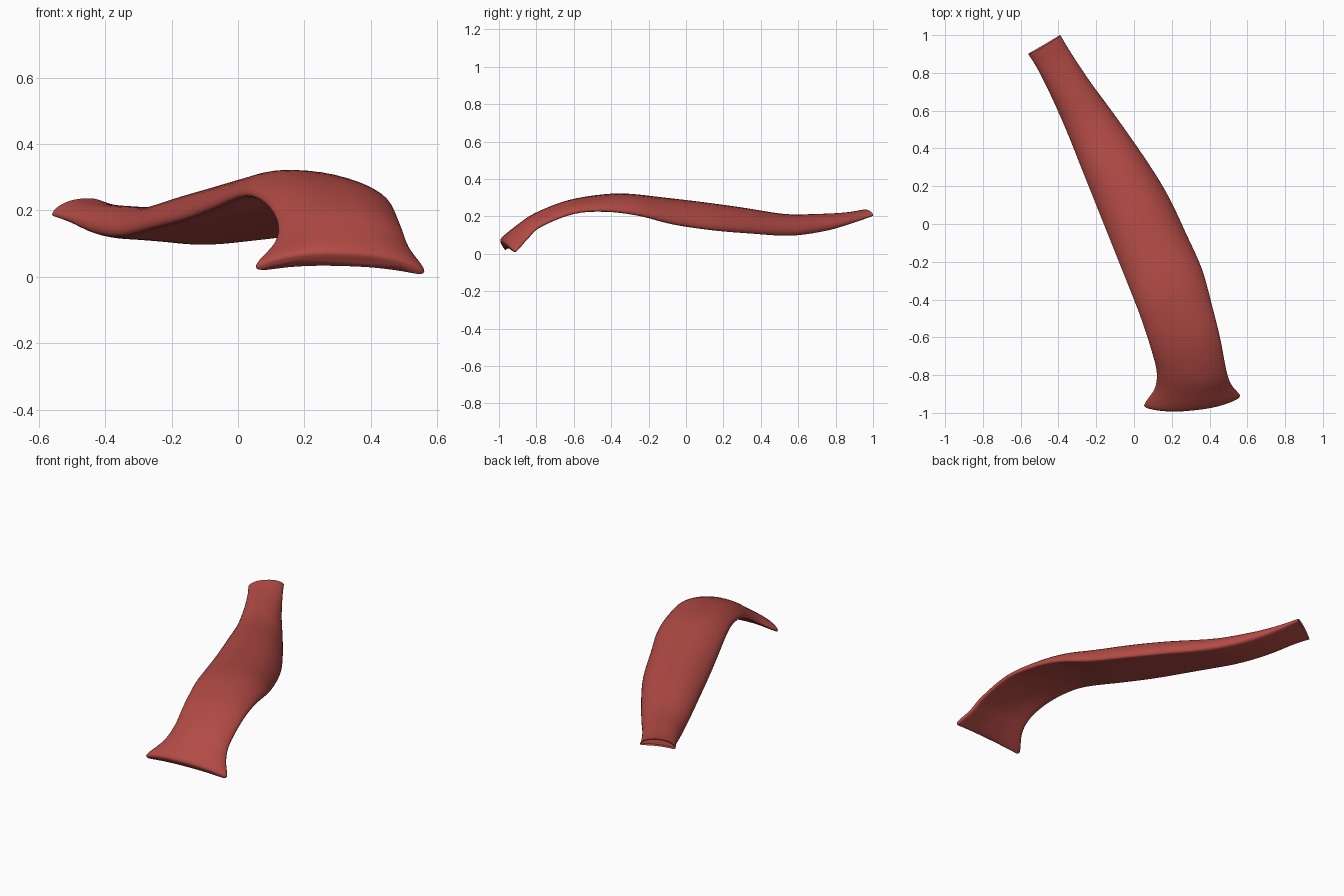
import bpy, bmesh, math
from mathutils import Vector

cube = bpy.data.objects.get("Cube")
if cube:
    bpy.data.objects.remove(cube, do_unlink=True)

RING = 40     # points around each cross-section
STEPS = 5     # rings between two stations

# Stations from the narrow back end to the flared front end:
# (left edge), (right edge), (upward arch, half thickness)
STATIONS = [
    ((-.56, .90, .188), (-.39, 1.0, .208), (.018, .02)),
    ((-.51, .82, .175), (-.33, .90, .18), (.014, .03)),
    ((-.44, .68, .15), (-.23, .75, .143), (.022, .045)),
    ((-.36, .50, .142), (-.09, .56, .117), (.03, .052)),
    ((-.26, .25, .165), (.07, .33, .127), (.045, .056)),
    ((-.16, 0, .19), (.18, .15, .14), (.055, .056)),
    ((-.08, -.2, .22), (.28, -.06, .17), (.052, .053)),
    ((0, -.4, .25), (.36, -.24, .213), (.045, .044)),
    ((.045, -.52, .248), (.41, -.42, .234), (.036, .036)),
    ((.09, -.66, .217), (.455, -.6, .222), (.032, .032)),
    ((.12, -.78, .16), (.49, -.78, .15), (.036, .032)),
    ((.11, -.87, .10), (.515, -.85, .085), (.042, .032)),
    ((.055, -.955, .036), (.56, -.905, .022), (.045, .031)),
    ((.07, -.968, .022), (.55, -.92, .01), (.04, .016)),
]


def spline(a, b, c, d, t):
    """Smooth curve from b to c."""
    return b + (c - a) * (t / 2) + (a * 2 - b * 5 + c * 4 - d) * (t * t / 2) \
        + (b * 3 - a - c * 3 + d) * (t ** 3 / 2)


def resample(points):
    last = len(points) - 1
    out = []
    for i in range(last):
        a, b, c, d = (points[min(max(i + k, 0), last)] for k in (-1, 0, 1, 2))
        out += [spline(a, b, c, d, s / STEPS) for s in range(STEPS)]
    return out + [points[last]]


def rounded(value):
    """Push a circle coordinate outward for a fuller section."""
    return math.copysign(abs(value) ** .85, value)


lefts, rights, shapes = (resample([Vector(s[k]) for s in STATIONS]) for k in range(3))
middles = [(l + r) / 2 for l, r in zip(lefts, rights)]

# Sweep an arched, rounded section along the strap
bm = bmesh.new()
rings = []
for i, mid in enumerate(middles):
    half = (rights[i] - lefts[i]) / 2
    along = middles[max(i - STEPS, 0)] - middles[min(i + STEPS, len(middles) - 1)]
    up = half.cross(along).normalized()
    arch, thick = shapes[i]
    ring = []
    for k in range(RING):
        angle = math.tau * k / RING
        u, v = rounded(math.cos(angle)), rounded(math.sin(angle))
        lift = arch * (1 - abs(u) ** 2.4) + thick * v
        ring.append(bm.verts.new(mid + half * u + up * lift))
    rings.append(ring)

for a, b in zip(rings, rings[1:]):
    for k in range(RING):
        n = (k + 1) % RING
        bm.faces.new((a[k], b[k], b[n], a[n]))

# Close the ends, with a shallow hollow in the narrow one
bm.faces.new(rings[-1])
hollow = bm.faces.new(rings[0])
bmesh.ops.recalc_face_normals(bm, faces=bm.faces)
bmesh.ops.inset_individual(bm, faces=[hollow], thickness=.006, depth=-.015)

mesh = bpy.data.meshes.new("curved_strap")
bm.to_mesh(mesh)
bm.free()
strap = bpy.data.objects.new("curved_strap", mesh)
bpy.context.collection.objects.link(strap)

# Muted red
red = bpy.data.materials.new("muted_red")
red.use_nodes = True
color = (.45, .07, .06, 1)
red.diffuse_color = color
red.node_tree.nodes["Principled BSDF"].inputs["Base Color"].default_value = color
mesh.materials.append(red)

bpy.ops.object.select_all(action='DESELECT')
strap.select_set(True)
bpy.context.view_layer.objects.active = strap
bpy.ops.object.shade_smooth_by_angle(angle=math.radians(60))
